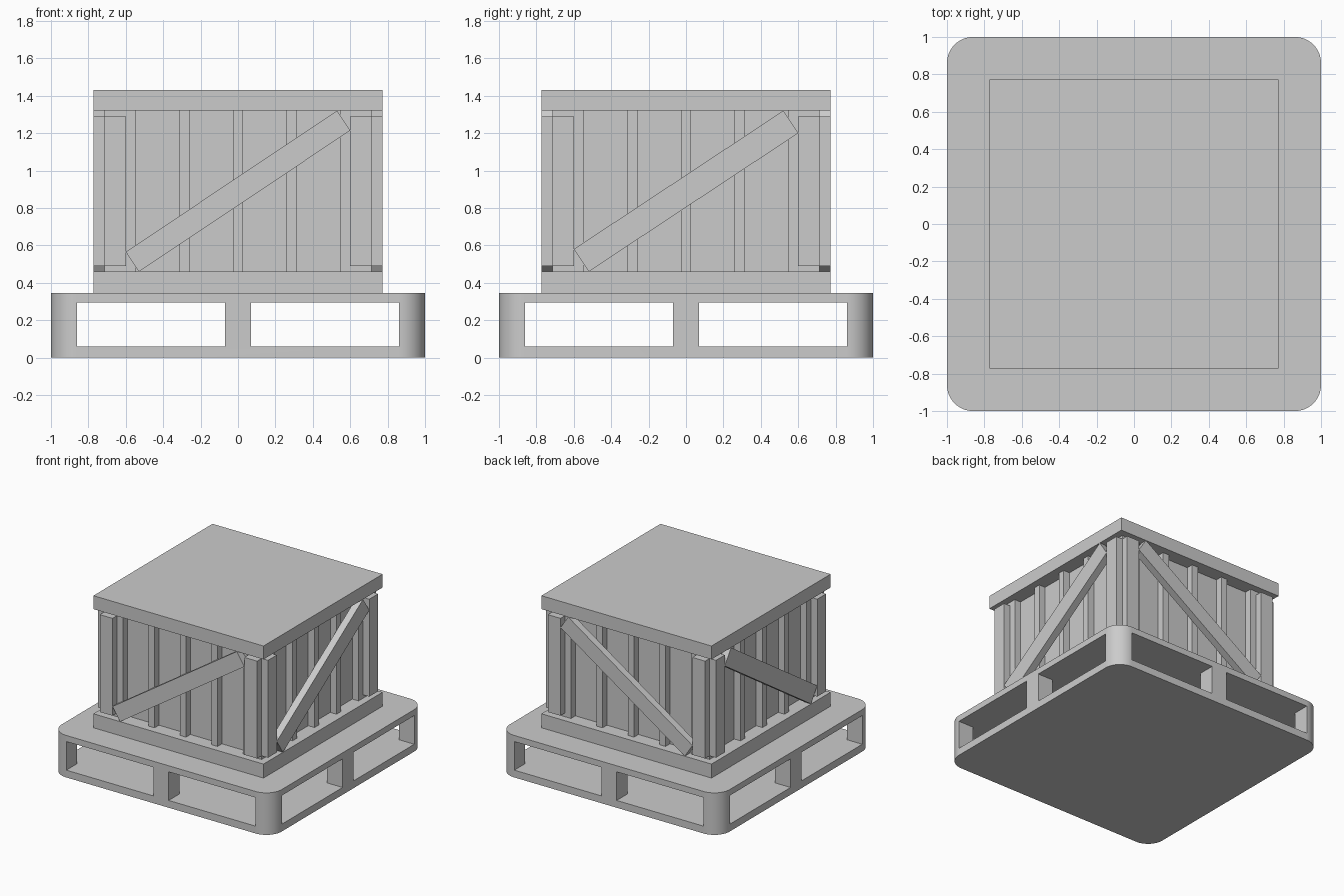
import bpy, bmesh, math
from mathutils import Matrix, Vector

old = bpy.data.objects.get("Cube")
if old:
    bpy.data.objects.remove(old, do_unlink=True)

grey = bpy.data.materials.new("plain_grey")
grey.use_nodes = True
grey.diffuse_color = (0.6, 0.6, 0.6, 1)
grey.node_tree.nodes["Principled BSDF"].inputs["Base Color"].default_value = (0.6, 0.6, 0.6, 1)


def finish(name, bm):
    bmesh.ops.recalc_face_normals(bm, faces=bm.faces)
    mesh = bpy.data.meshes.new(name)
    bm.to_mesh(mesh)
    bm.free()
    mesh.materials.append(grey)
    obj = bpy.data.objects.new(name, mesh)
    bpy.context.collection.objects.link(obj)
    return obj


def add_box(bm, low, high):
    low, high = Vector(low), Vector(high)
    size = high - low
    bmesh.ops.create_cube(bm, size=1, matrix=Matrix.Translation((low + high) / 2)
                          @ Matrix.Diagonal((*size, 1)))


def box(name, low, high):
    bm = bmesh.new()
    add_box(bm, low, high)
    return finish(name, bm)


def prism(name, points, direction):
    bm = bmesh.new()
    face = bm.faces.new([bm.verts.new(p) for p in points])
    out = bmesh.ops.extrude_face_region(bm, geom=[face])
    bmesh.ops.translate(bm, vec=direction,
                        verts=[v for v in out["geom"] if isinstance(v, bmesh.types.BMVert)])
    return finish(name, bm)


# Main measurements
DECK, BASE, LID, TOP = 0.345, 0.46, 1.32, 1.43
OUT, MID, WALL = 0.773, 0.715, 0.658

# Pallet: rounded slab with two open tunnels each way
radius, steps = 0.14, 16
outline = []
for k in range(4):
    corner = Matrix.Rotation(k * math.pi / 2, 3, 'Z') @ Vector((1 - radius, 1 - radius, 0))
    for i in range(steps + 1):
        a = (k + i / steps) * math.pi / 2
        outline.append(corner + radius * Vector((math.cos(a), math.sin(a), 0)))
pallet = prism("pallet", outline, (0, 0, DECK))

cutters = []
for axis in range(2):
    bm = bmesh.new()
    for a, b in ((-0.86, -0.07), (0.07, 0.86)):
        low, high = [a, -1.2, 0.06], [b, 1.2, 0.295]
        if axis:
            low[:2], high[:2] = low[1::-1], high[1::-1]
        add_box(bm, low, high)
    cutter = finish("tunnel_cutter", bm)
    cutter.hide_render = True
    cutters.append(cutter)
    mod = pallet.modifiers.new("tunnels", 'BOOLEAN')
    mod.operation = 'DIFFERENCE'
    mod.solver = 'EXACT'
    mod.object = cutter

bpy.ops.object.select_all(action='DESELECT')
pallet.select_set(True)
bpy.context.view_layer.objects.active = pallet
for mod in list(pallet.modifiers):
    bpy.ops.object.modifier_apply(modifier=mod.name)
for cutter in cutters:
    bpy.data.objects.remove(cutter, do_unlink=True)
bpy.ops.object.shade_smooth_by_angle(angle=math.radians(30))

# Crate body
box("crate_base", (-OUT, -OUT, DECK), (OUT, OUT, BASE))
box("crate_lid", (-OUT, -OUT, LID), (OUT, OUT, TOP))
box("crate_walls", (-WALL, -WALL, BASE), (WALL, WALL, LID))

# Corner posts with a plate on each outer face
for sx in (-1, 1):
    for sy in (-1, 1):
        def spot(x, y, z):
            return (sx * x, sy * y, z)
        pairs = {"corner_post": (spot(0.545, 0.545, BASE), spot(MID, MID, LID)),
                 "corner_plate_y": (spot(0.6, MID, 0.49), spot(MID, OUT, 1.29)),
                 "corner_plate_x": (spot(MID, 0.6, 0.49), spot(OUT, MID, 1.29))}
        for name, (p, q) in pairs.items():
            box(name, [min(c) for c in zip(p, q)], [max(c) for c in zip(p, q)])

# Upright battens and one diagonal brace on each side
for axis in range(2):
    def place(along, depth, z):
        return (depth, along, z) if axis else (along, depth, z)
    run, rise = (0.08, 0.12) if axis else (0.07, 0.106)
    for side in (-1, 1):
        near, far = sorted((side * 0.64, side * MID))
        for centre in (-0.286, 0, 0.286):
            box("batten", place(centre - 0.028, near, BASE), place(centre + 0.028, far, LID))
        profile = [(-0.6, BASE + rise), (-0.6 + run, BASE), (0.6, LID - rise), (0.6 - run, LID)]
        prism("diagonal_brace", [place(u, side * MID, z) for u, z in profile],
              place(0, side * (OUT - MID), 0))
